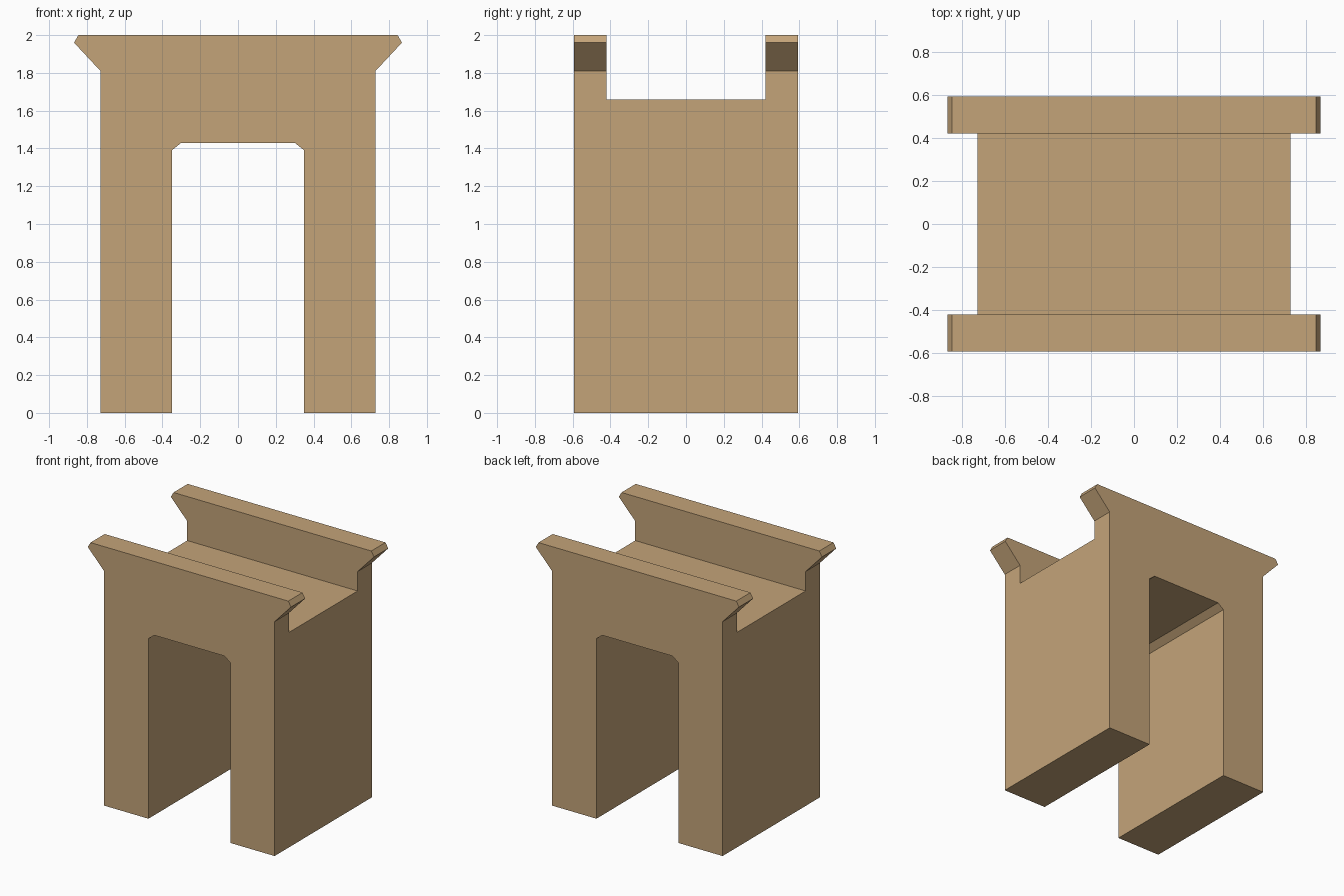
import bpy, bmesh

if "Cube" in bpy.data.objects:
    bpy.data.objects.remove(bpy.data.objects["Cube"])

HALF_Y = 0.593

# One flat sandstone colour
stone = bpy.data.materials.new("tan stone")
stone.diffuse_color = (0.552, 0.371, 0.191, 1.0)
stone.use_nodes = True
stone.node_tree.nodes["Principled BSDF"].inputs["Base Color"].default_value = stone.diffuse_color


def extrude_profile(name, points, half_depth):
    """Extrude an x-z outline symmetrically along y."""
    bm = bmesh.new()
    face = bm.faces.new([bm.verts.new((x, -half_depth, z)) for x, z in points])
    ext = bmesh.ops.extrude_face_region(bm, geom=[face])
    moved = [g for g in ext["geom"] if isinstance(g, bmesh.types.BMVert)]
    bmesh.ops.translate(bm, verts=moved, vec=(0, 2 * half_depth, 0))
    bmesh.ops.recalc_face_normals(bm, faces=bm.faces)
    mesh = bpy.data.meshes.new(name)
    bm.to_mesh(mesh)
    bm.free()
    mesh.materials.append(stone)
    obj = bpy.data.objects.new(name, mesh)
    bpy.context.collection.objects.link(obj)
    return obj


# Arch body: right half outline from the doorway top to the flared rim, mirrored
half = [(0.30, 1.43), (0.35, 1.39), (0.35, 0), (0.728, 0),
        (0.728, 1.81), (0.868, 1.96), (0.845, 2.0)]
outline = half + [(-x, z) for x, z in reversed(half)]
arch = extrude_profile("arch_body", outline, HALF_Y)

# Channel across the top, leaving a flared parapet at front and back
cutter = extrude_profile("channel_cutter",
                         [(-1.2, 1.66), (1.2, 1.66), (1.2, 2.3), (-1.2, 2.3)], 0.42)
cutter.hide_render = True
cutter.hide_viewport = True
cutter.display_type = 'WIRE'

channel = arch.modifiers.new("channel", 'BOOLEAN')
channel.operation = 'DIFFERENCE'
channel.solver = 'EXACT'
channel.object = cutter
